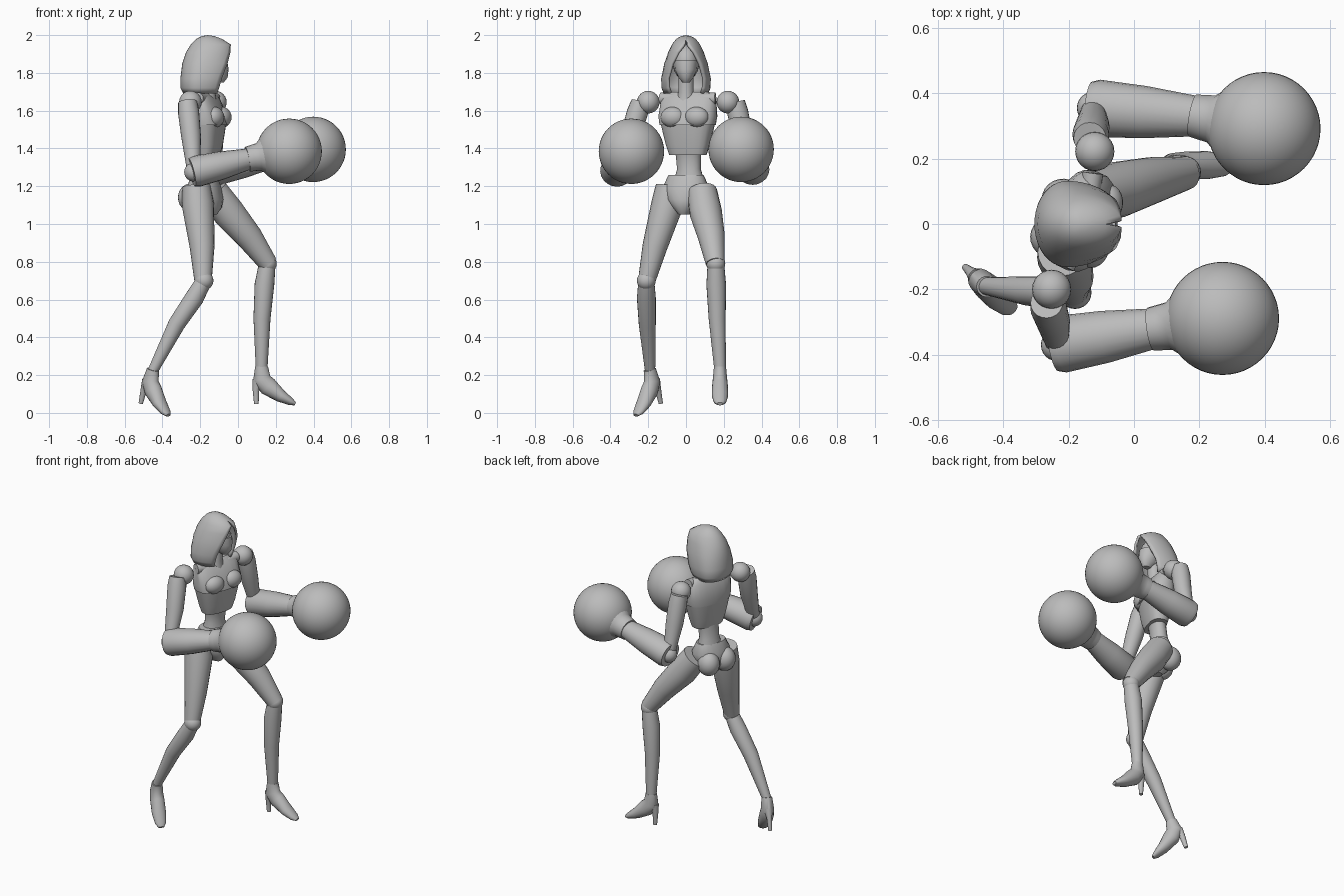
import bpy, bmesh, math
from mathutils import Vector, Matrix

cube = bpy.data.objects.get("Cube")
if cube:
    bpy.data.objects.remove(cube, do_unlink=True)

GREY = (0.5, 0.5, 0.5, 1)
mat = bpy.data.materials.new("plain grey")
mat.use_nodes = True
mat.diffuse_color = GREY
mat.node_tree.nodes["Principled BSDF"].inputs["Base Color"].default_value = GREY
Z = Vector((0, 0, 1))
X = Vector((1, 0, 0))


def finish(name, bm, angle=40, matrix=None):
    """Turn a bmesh into a shaded, coloured object."""
    bmesh.ops.recalc_face_normals(bm, faces=bm.faces)
    me = bpy.data.meshes.new(name)
    bm.to_mesh(me)
    bm.free()
    ob = bpy.data.objects.new(name, me)
    bpy.context.collection.objects.link(ob)
    me.materials.append(mat)
    if matrix:
        me.transform(matrix)
    bpy.ops.object.select_all(action='DESELECT')
    ob.select_set(True)
    bpy.context.view_layer.objects.active = ob
    bpy.ops.object.shade_smooth_by_angle(angle=math.radians(angle))
    return ob


def loft(name, secs, n=20, ref=X, axis=None, power=1.0, matrix=None):
    """Skin rings (centre, half size along ref, half size across) along a path."""
    bm = bmesh.new()
    pts = [Vector(s[0]) for s in secs]
    rings = []
    for i, (c, a, b) in enumerate(secs):
        t = axis or (pts[min(i + 1, len(pts) - 1)] - pts[max(i - 1, 0)]).normalized()
        u = (ref - t * ref.dot(t)).normalized()
        v = t.cross(u)
        ring = []
        for k in range(n):
            q = math.tau * k / n
            cu, sv = math.cos(q), math.sin(q)
            cu = math.copysign(abs(cu) ** power, cu)
            sv = math.copysign(abs(sv) ** power, sv)
            ring.append(bm.verts.new(pts[i] + u * a * cu + v * b * sv))
        rings.append(ring)
    for r, s in zip(rings, rings[1:]):
        for k in range(n):
            bm.faces.new((r[k], r[(k + 1) % n], s[(k + 1) % n], s[k]))
    bm.faces.new(rings[0])
    bm.faces.new(rings[-1])
    return finish(name, bm, matrix=matrix)


def limb(name, secs):
    return loft(name, [(c, r, r) for c, r in secs])


def ball(name, c, r, matrix=None, seg=24):
    size = r if isinstance(r, tuple) else (r, r, r)
    bm = bmesh.new()
    bmesh.ops.create_uvsphere(bm, u_segments=seg, v_segments=seg // 2, radius=1)
    m = Matrix.Translation(c) @ Matrix.Diagonal((*size, 1))
    return finish(name, bm, 60, matrix @ m if matrix else m)


def stack(name, rows, body, power=0.8):
    """Upright loft in the twisted body frame: (z, forward, half depth, half width)."""
    return loft(name, [((f, 0, z), d, w) for z, f, d, w in rows],
                axis=Z, power=power, matrix=body)


# Twisted body frame: local +x is the way the chest faces
TWIST = Matrix.Rotation(math.radians(-17), 4, 'Z')
chest = Matrix.Translation((-0.16, 0.01, 0)) @ TWIST
hips = Matrix.Translation((-0.18, 0, 0)) @ TWIST

# Torso
stack("upper_chest", [(1.70, -0.02, .03, .11), (1.665, -0.015, .06, .15),
                      (1.57, 0, .088, .158), (1.525, 0.005, .09, .15)], chest, 0.75)
stack("rib_cage", [(1.53, 0, .085, .145), (1.42, 0, .07, .118), (1.365, 0, .055, .1)], chest, 0.75)
stack("abdomen", [(1.44, 0, .055, .09), (1.36, -.01, .048, .068), (1.29, -.02, .048, .064),
                  (1.2, -.02, .07, .09)], chest, 0.95)
stack("pelvis", [(1.26, 0, .06, .095), (1.2, 0, .085, .122), (1.13, .005, .095, .105),
                 (1.085, .015, .08, .06), (1.05, .02, .05, .03)], hips, 0.9)
for side, s in (("left", 1), ("right", -1)):
    ball(side + "_bust", (0.058, s * 0.066, 1.565), (.05, .066, .055), chest)
    ball(side + "_buttock", (-0.055, s * 0.06, 1.14), (.068, .065, .075), hips)
    # Collar plate from neck to shoulder
    limb(side + "_collar", [(chest @ Vector((0.01, s * .03, 1.66)), .028),
                            (chest @ Vector((-.01, s * .15, 1.665)), .032)])

# Head, mask and neck
limb("neck", [((-.165, 0, 1.64), .055), ((-.16, 0, 1.7), .04), ((-.15, 0, 1.82), .04)])
ball("head", (-0.155, 0, 1.855), (.09, .07, .095))
loft("face_mask", [((-.125, 0, 1.865), .068, .064), ((-.12, 0, 1.82), .07, .06),
                   ((-.11, 0, 1.775), .055, .04), ((-.1, 0, 1.75), .025, .018)], axis=Z)

# Hood: open rings (z, back, rim, half width, half opening)
HOOD = [(1.69, -.29, -.11, .118, .085), (1.72, -.305, -.1, .13, .095),
        (1.77, -.305, -.085, .132, .098), (1.85, -.295, -.055, .115, .075),
        (1.91, -.275, -.04, .094, .042), (1.95, -.25, -.038, .075, .01),
        (1.98, -.22, -.085, .052, .001), (1.995, -.19, -.125, .025, .001)]
bm = bmesh.new()
N = 28
rows = []
for z, back, rim, w, gap in HOOD:
    mid = back * .5 + rim * .5 - .01
    q0 = math.asin(gap / w)
    front = (rim - mid) / math.cos(q0)
    row = []
    for k in range(N + 1):
        q = q0 + (math.tau - 2 * q0) * k / N
        c = math.cos(q)
        row.append(bm.verts.new((mid + c * (front if c > 0 else mid - back), w * math.sin(q), z)))
    rows.append(row)
for r, s in zip(rows, rows[1:]):
    for k in range(N):
        bm.faces.new((r[k], r[k + 1], s[k + 1], s[k]))
top = bm.verts.new((-.16, 0, 2.0))
for k in range(N):
    bm.faces.new((rows[-1][k], rows[-1][k + 1], top))
bmesh.ops.remove_doubles(bm, verts=bm.verts, dist=.003)
hood = finish("hood", bm, 50)
shell = hood.modifiers.new("shell", 'SOLIDIFY')
shell.thickness = .014
shell.offset = -1

# Arms: shoulder, elbow, wrist, glove centre
ARMS = {"left": ((-.12, .222, 1.645), (-.125, .355, 1.285), (.19, .33, 1.355), (.398, .292, 1.395)),
        "right": ((-.252, -.2, 1.645), (-.235, -.37, 1.275), (.06, -.32, 1.345), (.271, -.289, 1.385))}
for side, joints in ARMS.items():
    sh, el, wr, gl = map(Vector, joints)
    out = Vector((-.015, .04 if side == "left" else -.04, 0))
    ball(side + "_shoulder", sh, .06)
    limb(side + "_upper_arm", [(sh + out, .05), (sh.lerp(el, .15) + out * .8, .056),
                               (sh.lerp(el, .5) + out * .3, .052), (sh.lerp(el, .95), .036)])
    ball(side + "_elbow", el, .05)
    run = (wr - el).normalized()
    loft(side + "_forearm", [(el - run * .01, .076, .08), (el + run * .015, .083, .088),
                             (el.lerp(wr, .5), .075, .08), (wr, .056, .062)], ref=Z)
    aim = (gl - wr).normalized()
    limb(side + "_cuff", [(wr - aim * .01, .066), (wr + aim * .02, .07),
                          (wr + aim * .05, .074), (wr + aim * .1, .115)])
    ball(side + "_boxing_glove", gl, .173, seg=48)

# Legs: ring centres and radii from hip to knee, then knee to ankle
THIGHS = {"left": [((-.13, .085, 1.17), .08), ((-.05, .105, 1.06), .086),
                   ((.06, .135, .93), .071), ((.16, .155, .79), .05)],
          "right": [((-.22, -.085, 1.2), .075), ((-.212, -.1, 1.1), .085),
                    ((-.19, -.165, .88), .066), ((-.185, -.208, .7), .046)]}
SHINS = {"left": [((.155, .158, .79), .044), ((.14, .16, .68), .052),
                  ((.127, .165, .5), .045), ((.125, .18, .235), .031)],
         "right": [((-.18, -.21, .7), .042), ((-.23, -.21, .61), .05),
                   ((-.325, -.205, .47), .045), ((-.452, -.19, .22), .027)]}
for side in THIGHS:
    limb(side + "_thigh", THIGHS[side])
    ball(side + "_knee", SHINS[side][0][0], .05)
    limb(side + "_shin", SHINS[side])

# High-heeled feet: turned about z and pitched at the ankle
for side, turn, pitch in (("left", 0, 0), ("right", -42, 18)):
    m = (Matrix.Translation(SHINS[side][-1][0]) @ Matrix.Rotation(math.radians(turn), 4, 'Z')
         @ Matrix.Rotation(math.radians(pitch), 4, 'Y'))
    loft(side + "_shoe", [((0, 0, .01), .034, .032), ((0, 0, -.055), .048, .038),
                          ((.035, 0, -.095), .05, .042), ((.1, 0, -.145), .034, .043),
                          ((.155, 0, -.176), .02, .033), ((.178, 0, -.187), .009, .017)], matrix=m)
    loft(side + "_heel", [((-.02, 0, -.06), .03, .028), ((-.03, 0, -.11), .018, .016),
                          ((-.028, 0, -.188), .012, .011)], matrix=m)
